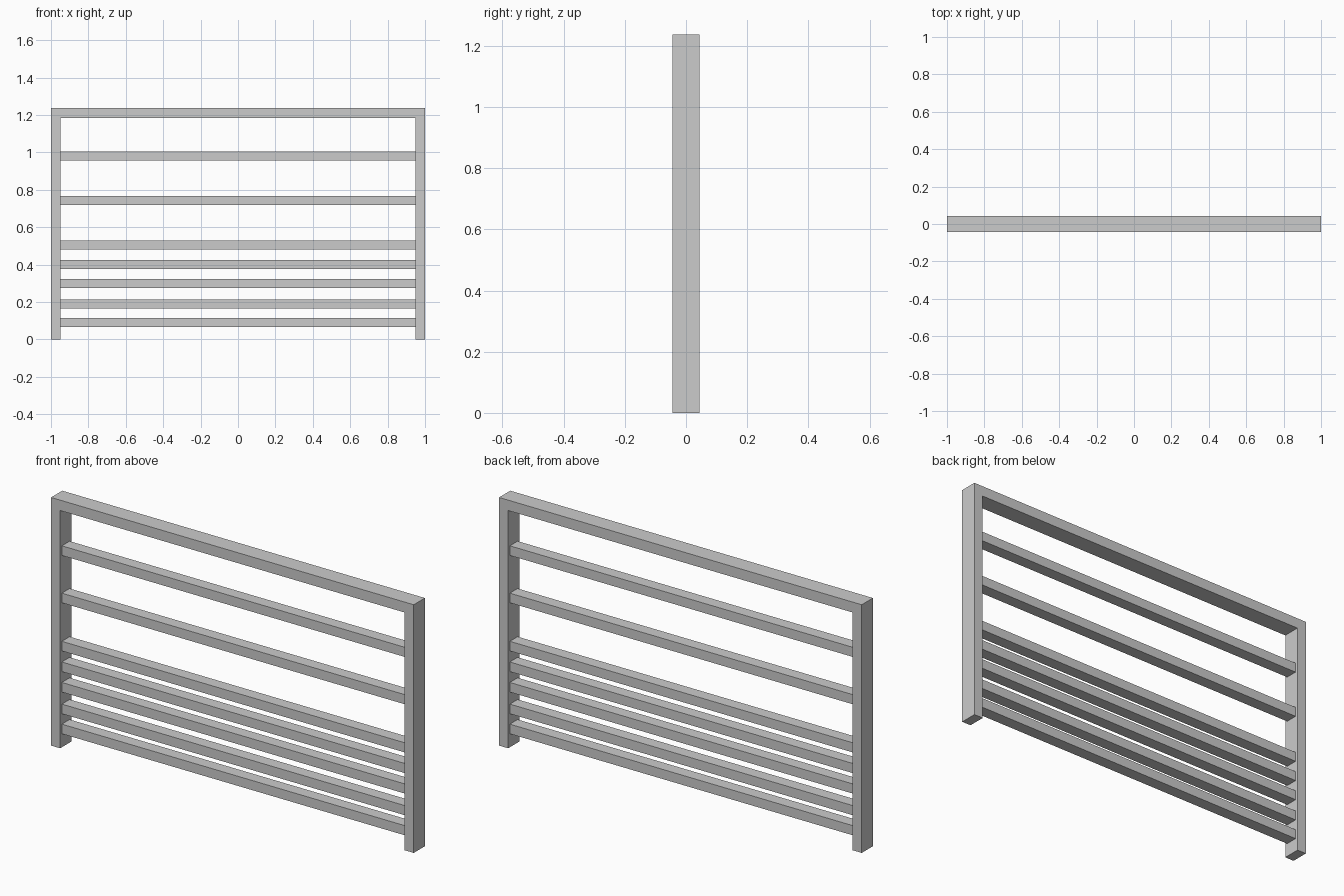
import bpy, bmesh

if "Cube" in bpy.data.objects:
    bpy.data.objects.remove(bpy.data.objects["Cube"])

HEIGHT, POST, BAR, DEPTH = 1.237, 0.05, 0.052, 0.088
RAIL_H, RAIL_D = 0.048, 0.061


def extrude_profile(name, points, axis, start, length):
    """Extrude a flat outline along axis; points are (x, z) for 'Y', (y, z) for 'X'."""
    bm = bmesh.new()
    if axis == 'Y':
        verts = [bm.verts.new((a, start, b)) for a, b in points]
        vec = (0, length, 0)
    else:
        verts = [bm.verts.new((start, a, b)) for a, b in points]
        vec = (length, 0, 0)
    face = bm.faces.new(verts)
    out = bmesh.ops.extrude_face_region(bm, geom=[face], use_keep_orig=True)
    moved = [g for g in out["geom"] if isinstance(g, bmesh.types.BMVert)]
    bmesh.ops.translate(bm, verts=moved, vec=vec)
    bmesh.ops.recalc_face_normals(bm, faces=bm.faces)
    mesh = bpy.data.meshes.new(name)
    bm.to_mesh(mesh)
    bm.free()
    obj = bpy.data.objects.new(name, mesh)
    bpy.context.collection.objects.link(obj)
    return obj


# Outer frame: two posts and the top bar in one piece
inner, under = 1 - POST, HEIGHT - BAR
half = [(1, HEIGHT), (1, 0), (inner, 0), (inner, under)]
outline = half + [(-x, z) for x, z in reversed(half)]
extrude_profile("frame", outline, 'Y', -DEPTH / 2, DEPTH)

# Horizontal rails: five close together below, two wide apart above
heights = [0.091, 0.191, 0.299, 0.401, 0.504, 0.744, 0.980]
for i, z in enumerate(heights, 1):
    y, h = RAIL_D / 2, RAIL_H / 2
    section = [(-y, z - h), (y, z - h), (y, z + h), (-y, z + h)]
    extrude_profile(f"rail_{i}", section, 'X', -inner, 2 * inner)
